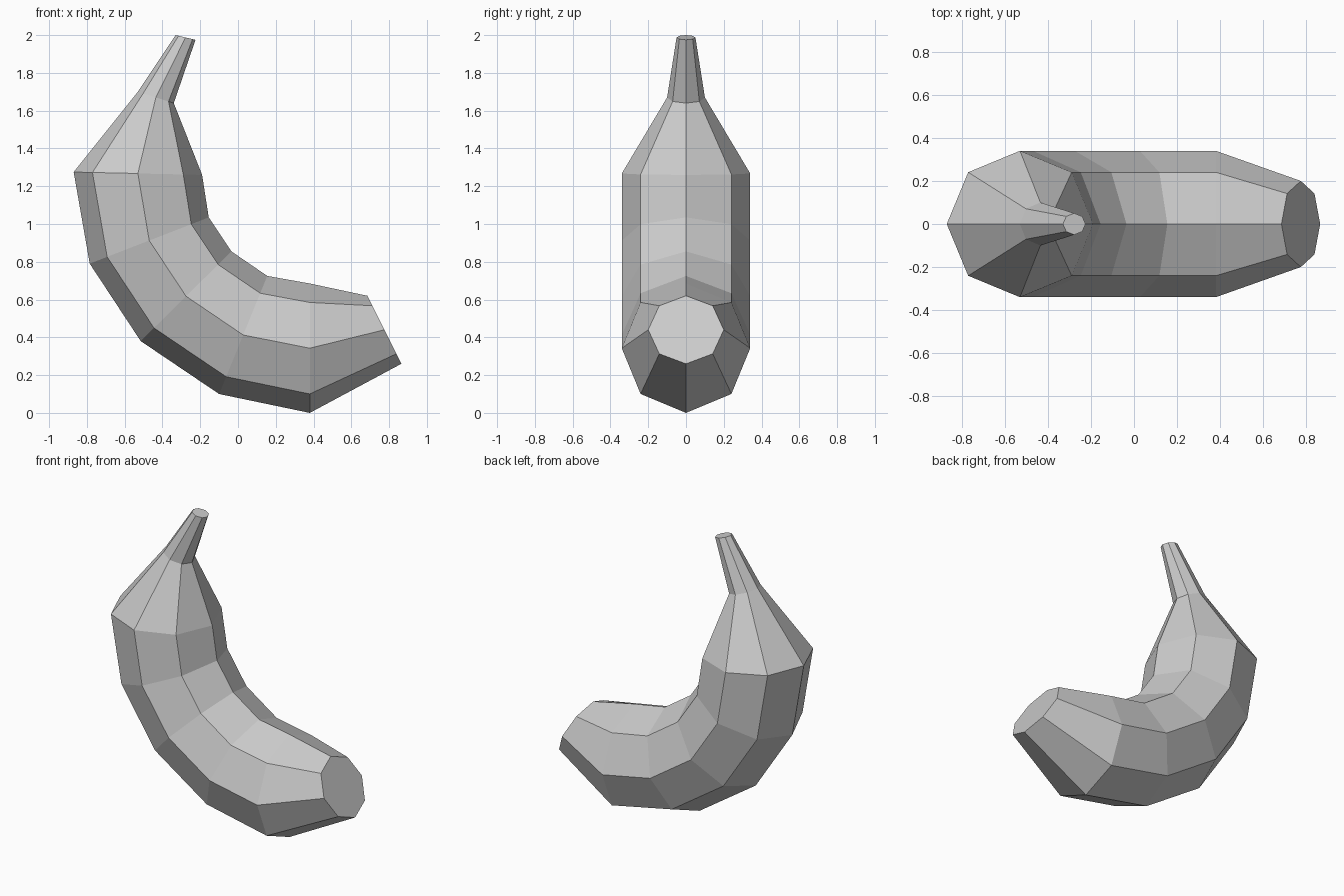
import bpy
import bmesh
from math import cos, sin, tau
from mathutils import Vector

if "Cube" in bpy.data.objects:
    bpy.data.objects.remove(bpy.data.objects["Cube"], do_unlink=True)

SIDES = 8

# Single plain grey
grey = bpy.data.materials.new("plain_grey")
grey.use_nodes = True
colour = (0.6, 0.6, 0.6, 1)
grey.diffuse_color = colour
grey.node_tree.nodes["Principled BSDF"].inputs["Base Color"].default_value = colour

# Cross-sections along the curve: outer (x, z), inner (x, z), half width in y
sections = [
    ((-0.33, 2.0), (-0.225, 1.975), 0.05),    # stem tip
    ((-0.53, 1.70), (-0.34, 1.64), 0.10),     # stem base
    ((-0.87, 1.275), (-0.19, 1.26), 0.34),    # shoulder
    ((-0.785, 0.79), (-0.155, 1.035), 0.34),
    ((-0.515, 0.38), (-0.035, 0.855), 0.34),
    ((-0.10, 0.10), (0.155, 0.725), 0.34),
    ((0.38, 0.0), (0.38, 0.685), 0.34),
    ((0.865, 0.26), (0.685, 0.62), 0.20),     # blunt end
]


def add_ring(bm, outer, inner, half_width):
    """Octagonal ring spanning the outer and inner curve points."""
    a = Vector((outer[0], 0, outer[1]))
    b = Vector((inner[0], 0, inner[1]))
    centre, arm = (a + b) / 2, (a - b) / 2
    side = Vector((0, half_width, 0))
    angles = [tau * i / SIDES for i in range(SIDES)]
    return [bm.verts.new(centre + arm * cos(t) + side * sin(t)) for t in angles]


# Curved fruit body, with the stem and the blunt end in one skin
bm = bmesh.new()
rings = [add_ring(bm, *s) for s in sections]
for r, s in zip(rings, rings[1:]):
    for i in range(SIDES):
        j = (i + 1) % SIDES
        bm.faces.new((r[i], r[j], s[j], s[i]))
bm.faces.new(rings[0])
bm.faces.new(rings[-1])
bmesh.ops.recalc_face_normals(bm, faces=bm.faces[:])

mesh = bpy.data.meshes.new("banana")
bm.to_mesh(mesh)
bm.free()
mesh.materials.append(grey)
banana = bpy.data.objects.new("banana", mesh)
bpy.context.collection.objects.link(banana)
